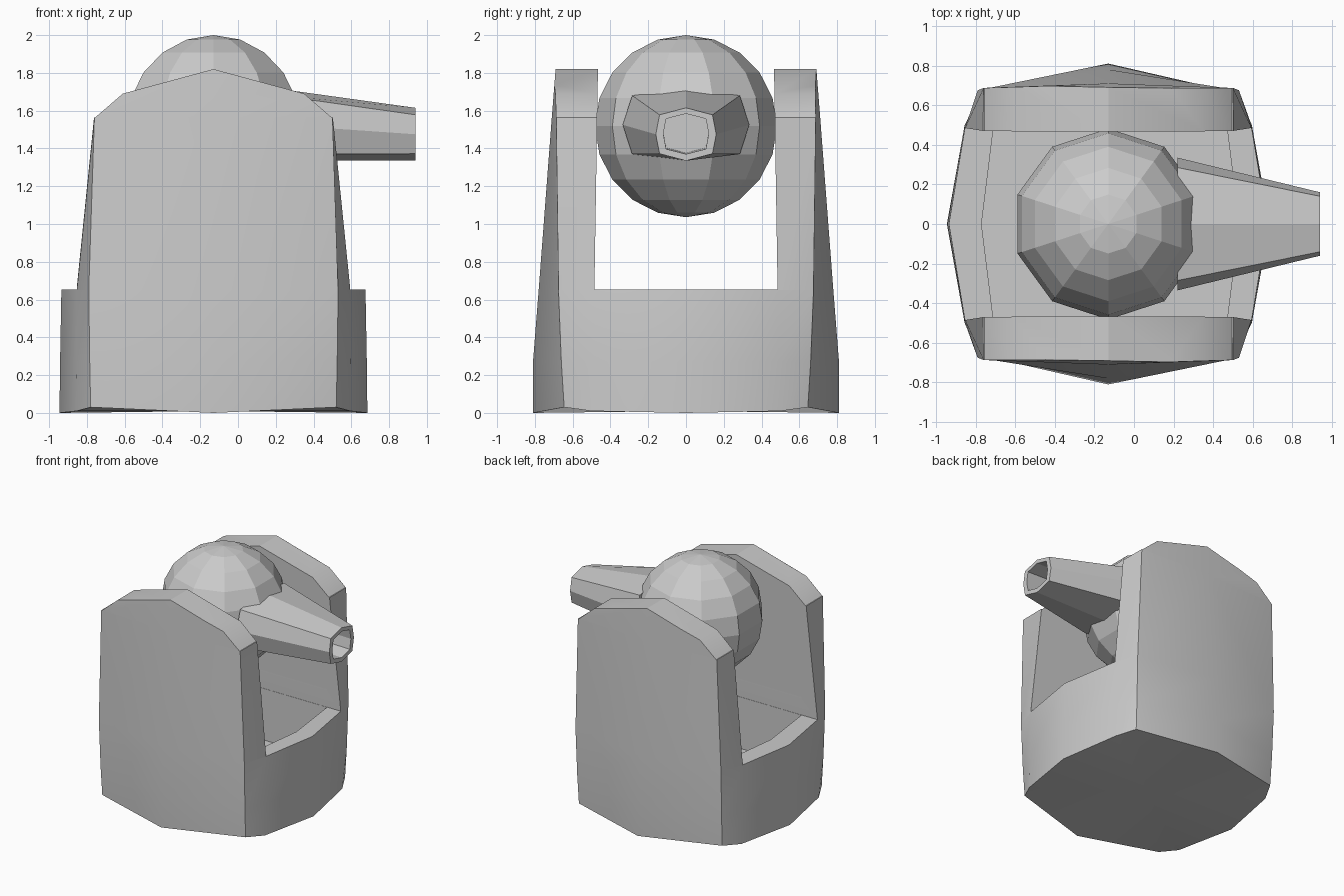
import bpy, bmesh
from math import radians
from mathutils import Matrix

if "Cube" in bpy.data.objects:
    bpy.data.objects.remove(bpy.data.objects["Cube"])

CX = -0.13  # vertical axis of the housing and ball


def finish(name, bm):
    bmesh.ops.recalc_face_normals(bm, faces=bm.faces)
    me = bpy.data.meshes.new(name)
    bm.to_mesh(me)
    bm.free()
    ob = bpy.data.objects.new(name, me)
    bpy.context.collection.objects.link(ob)
    return ob


def loft(name, rings, fan=False):
    """Skin a list of equal-length point rings and close both ends."""
    bm = bmesh.new()
    vs = [[bm.verts.new(p) for p in r] for r in rings]
    n = len(vs[0])
    for a, b in zip(vs, vs[1:]):
        for i in range(n):
            j = (i + 1) % n
            bm.faces.new((a[i], a[j], b[j], b[i]))
    bm.faces.new(vs[-1])
    if fan:  # slightly folded bottom
        c = bm.verts.new((CX, 0, 0.01))
        for i in range(n):
            bm.faces.new((vs[0][i], c, vs[0][(i + 1) % n]))
    else:
        bm.faces.new(vs[0])
    return finish(name, bm)


def boolean(ob, cutter, op):
    m = ob.modifiers.new(op, 'BOOLEAN')
    m.operation, m.object, m.solver = op, cutter, 'EXACT'
    bpy.context.view_layer.objects.active = ob
    bpy.ops.object.modifier_apply(modifier=m.name)
    bpy.data.objects.remove(cutter)


def outline(z, ridge, corner, shoulder, side, lift=0.0):
    """Symmetric twelve-point housing outline from one quadrant."""
    (cx, cy), (sx, sy) = corner, shoulder
    q = [(0, -ridge, 0), (cx, -cy, lift), (sx, -sy, lift / 3), (side, 0, 0),
         (sx, sy, lift / 3), (cx, cy, lift), (0, ridge, 0)]
    q += [(-x, y, d) for x, y, d in reversed(q[1:-1])]
    return [(CX + x, y, z + d) for x, y, d in q]


# Housing: tapered outline cut down to two gabled cheeks over a low base
housing = loft("housing", [
    outline(0.0, 0.81, (0.65, 0.645), (0.725, 0.5), 0.815, 0.03),
    outline(0.27, 0.81, (0.655, 0.66), (0.727, 0.49), 0.812),
    outline(0.65, 0.78, (0.66, 0.675), (0.725, 0.48), 0.805),
    outline(1.57, 0.71, (0.63, 0.687), (0.632, 0.465), 0.634),
    outline(1.90, 0.684, (0.625, 0.684), (0.626, 0.465), 0.628),
], fan=True)

gable = [(-1.2, -0.5), (1.2, -0.5), (1.2, 1.565), (0.625, 1.565), (0.48, 1.69),
         (0, 1.82), (-0.48, 1.69), (-0.625, 1.565), (-1.2, 1.565)]
boolean(housing, loft("gable_cutter", [[(CX + x, y, z) for x, z in gable]
                                       for y in (-1.2, 1.2)]), 'INTERSECT')

# Slot between the cheeks
slot = [(-0.485, 0.652), (0.485, 0.652), (0.46, 2.2), (-0.46, 2.2)]
boolean(housing, loft("slot_cutter", [[(x, y, z) for y, z in slot]
                                      for x in (-1.5, 1.5)]), 'DIFFERENCE')

# Well sunk into the base
well = [(-0.58, -0.483), (0.6, -0.483), (0.66, 0), (0.6, 0.483), (-0.58, 0.483), (-0.64, 0)]
boolean(housing, loft("well_cutter", [[(CX + x, y, z) for x, y in well]
                                      for z in (0.23, 0.8)]), 'DIFFERENCE')

bpy.ops.object.select_all(action='DESELECT')
housing.select_set(True)
bpy.context.view_layer.objects.active = housing
bpy.ops.object.shade_smooth_by_angle(angle=radians(30))

# Ball
bm = bmesh.new()
bmesh.ops.create_uvsphere(bm, u_segments=10, v_segments=10, radius=0.482,
                          matrix=Matrix.Translation((CX, 0, 1.518)))
finish("ball", bm)


def octagon(x, zc, w, wd, h, hd):
    pts = [(0, h), (wd, hd), (w, 0), (wd, -hd), (0, -h), (-wd, -hd), (-w, 0), (-wd, hd)]
    return [(x, y, zc + z) for y, z in pts]


# Barrel: tapering eight-sided tube with a blind bore
loft("barrel", [
    octagon(0.22, 1.525, 0.335, 0.285, 0.19, 0.155),
    octagon(0.94, 1.475, 0.16, 0.14, 0.14, 0.103),
    octagon(0.94, 1.477, 0.12, 0.105, 0.107, 0.08),
    octagon(0.74, 1.483, 0.12, 0.105, 0.107, 0.08),
])
